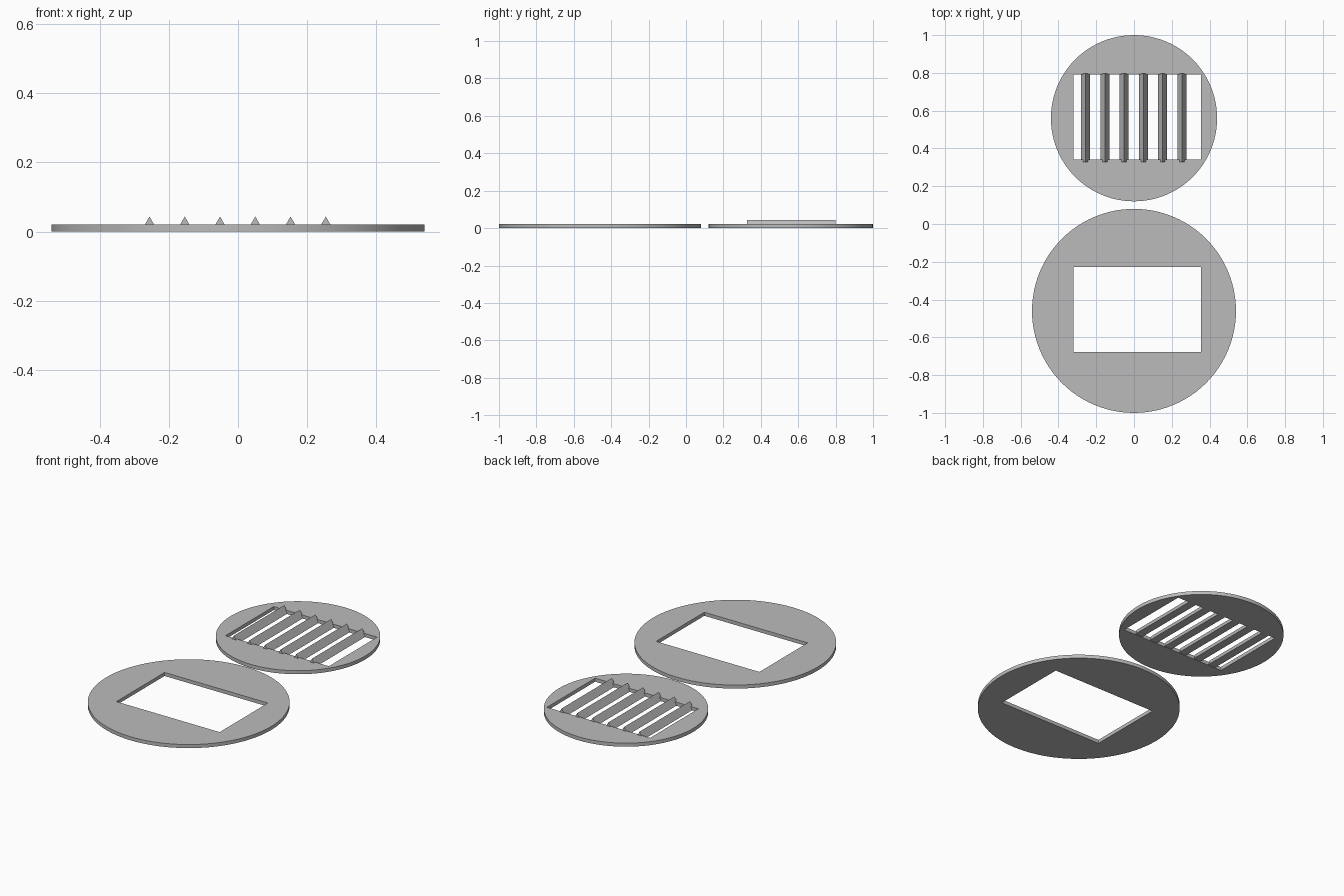
import bpy, bmesh, math

if "Cube" in bpy.data.objects:
    bpy.data.objects.remove(bpy.data.objects["Cube"])

# Single plain grey
GREY = (0.5, 0.5, 0.5, 1.0)
grey = bpy.data.materials.new("plain_grey")
grey.use_nodes = True
grey.diffuse_color = GREY
grey.node_tree.nodes["Principled BSDF"].inputs["Base Color"].default_value = GREY

THICK = 0.021
X0, X1 = -0.32, 0.355      # window sides, slightly off centre
WINDOW_DEPTH = 0.45


def finish(bm, name):
    bmesh.ops.recalc_face_normals(bm, faces=bm.faces[:])
    mesh = bpy.data.meshes.new(name)
    bm.to_mesh(mesh)
    bm.free()
    mesh.materials.append(grey)
    obj = bpy.data.objects.new(name, mesh)
    bpy.context.collection.objects.link(obj)
    bpy.ops.object.select_all(action="DESELECT")
    obj.select_set(True)
    bpy.context.view_layer.objects.active = obj
    bpy.ops.object.shade_smooth_by_angle(angle=math.radians(30))
    return obj


def extrude(bm, offset):
    res = bmesh.ops.extrude_face_region(bm, geom=bm.faces[:])
    verts = [g for g in res["geom"] if isinstance(g, bmesh.types.BMVert)]
    bmesh.ops.translate(bm, verts=verts, vec=offset)


def loop(bm, points):
    verts = [bm.verts.new(p) for p in points]
    return [bm.edges.new((v, verts[i - 1])) for i, v in enumerate(verts)]


def windowed_disc(name, centre_y, radius, window_y, sides=96):
    bm = bmesh.new()
    angles = [math.tau * i / sides for i in range(sides)]
    edges = loop(bm, [(radius * math.cos(a), centre_y + radius * math.sin(a), 0)
                      for a in angles])
    y1 = window_y + WINDOW_DEPTH
    edges += loop(bm, [(X0, window_y, 0), (X1, window_y, 0), (X1, y1, 0), (X0, y1, 0)])
    bmesh.ops.triangle_fill(bm, edges=edges, use_beauty=True, normal=(0, 0, 1))
    extrude(bm, (0, 0, THICK))
    return finish(bm, name)


# Triangular slat running across the window, ends sunk into the disc
def slat(name, x):
    half, bottom, top = 0.024, 0.002, 0.0435
    y0, y1 = 0.327, 0.798
    bm = bmesh.new()
    bm.faces.new([bm.verts.new(p) for p in
                  ((x - half, y0, bottom), (x + half, y0, bottom), (x, y0, top))])
    extrude(bm, (0, y1 - y0, 0))
    return finish(bm, name)


windowed_disc("large_disc", -0.46, 0.54, -0.678)
windowed_disc("small_disc", 0.56, 0.44, 0.341)
for i in range(6):
    slat(f"grille_slat_{i + 1}", -0.256 + 0.102 * i)
